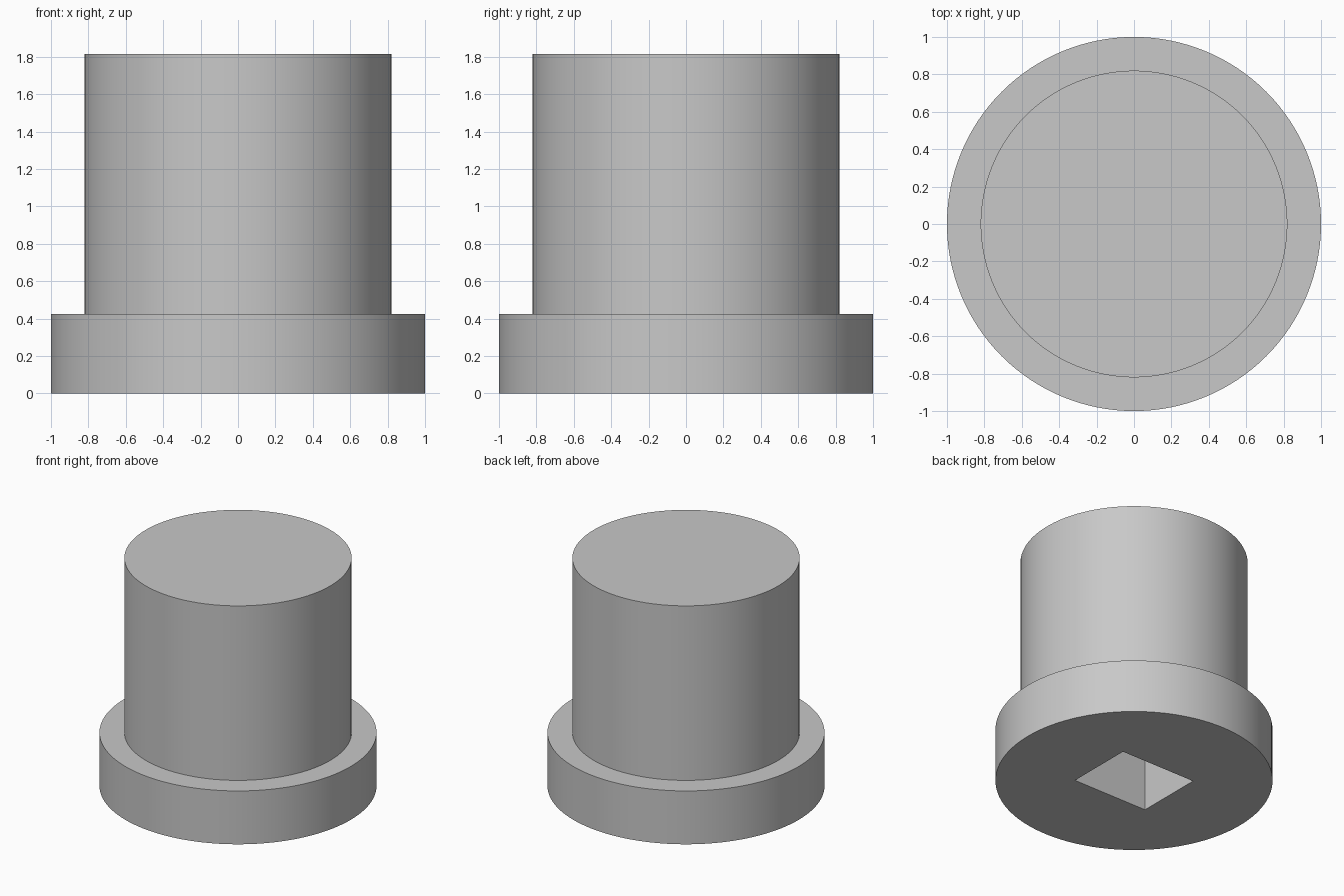
import bpy
import bmesh
import math

if "Cube" in bpy.data.objects:
    bpy.data.objects.remove(bpy.data.objects["Cube"])

SEGMENTS = 128
FLANGE_R, FLANGE_H = 1.0, 0.425
BOSS_R, TOTAL_H = 0.82, 1.815
SOCKET_X, SOCKET_Y, SOCKET_DEPTH = 0.66, 0.54, 0.9

grey = bpy.data.materials.new("light grey")
grey.diffuse_color = (0.58, 0.58, 0.58, 1)
grey.use_nodes = True
grey.node_tree.nodes["Principled BSDF"].inputs["Base Color"].default_value = grey.diffuse_color


def add_object(name, bm):
    mesh = bpy.data.meshes.new(name)
    bm.to_mesh(mesh)
    bm.free()
    mesh.materials.append(grey)
    obj = bpy.data.objects.new(name, mesh)
    bpy.context.collection.objects.link(obj)
    return obj


# Flanged plug: stepped profile turned around the z axis
bm = bmesh.new()
rings = []
for r, z in [(FLANGE_R, 0), (FLANGE_R, FLANGE_H), (BOSS_R, FLANGE_H), (BOSS_R, TOTAL_H)]:
    angles = [2 * math.pi * i / SEGMENTS for i in range(SEGMENTS)]
    rings.append([bm.verts.new((r * math.cos(a), r * math.sin(a), z)) for a in angles])
for low, high in zip(rings, rings[1:]):
    for i in range(SEGMENTS):
        j = (i + 1) % SEGMENTS
        bm.faces.new((low[i], low[j], high[j], high[i]))
bm.faces.new(rings[0][::-1])
bm.faces.new(rings[-1])
plug = add_object("flanged_plug", bm)

# Rectangular socket cutter, open at the underside
bm = bmesh.new()
bmesh.ops.create_cube(bm, size=1)
bmesh.ops.scale(bm, vec=(SOCKET_X, SOCKET_Y, SOCKET_DEPTH + 0.2), verts=bm.verts)
bmesh.ops.translate(bm, vec=(0, 0, (SOCKET_DEPTH - 0.2) / 2), verts=bm.verts)
cutter = add_object("socket_cutter", bm)
cutter.hide_render = True

# Cut the socket, then remove the cutter
cut = plug.modifiers.new("socket", "BOOLEAN")
cut.operation = "DIFFERENCE"
cut.solver = "EXACT"
cut.object = cutter
bpy.context.view_layer.objects.active = plug
plug.select_set(True)
bpy.ops.object.modifier_apply(modifier=cut.name)
bpy.data.objects.remove(cutter, do_unlink=True)

# Smooth round walls, crisp rims
bpy.ops.object.shade_smooth_by_angle(angle=math.radians(30))
